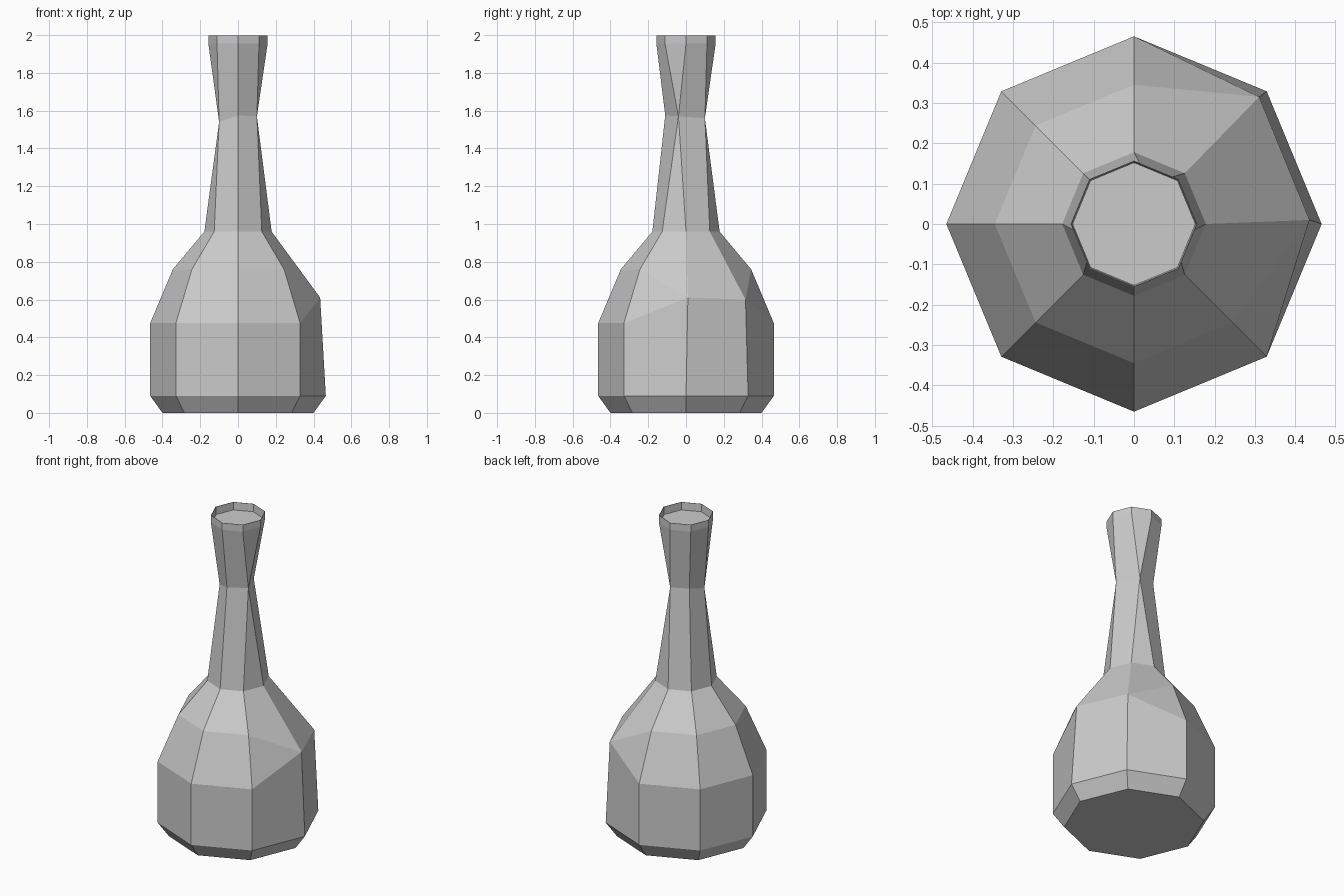
import bpy, bmesh
from math import cos, sin, radians

if "Cube" in bpy.data.objects:
    bpy.data.objects.remove(bpy.data.objects["Cube"])

SIDES = 8

# (radius, height) from the foot to the lip, then down inside to the recessed top
profile = [(0.40, 0.0), (0.465, 0.09), (0.465, 0.475), (0.345, 0.76),
           (0.178, 0.96), (0.11, 1.575), (0.157, 1.955), (0.157, 1.998),
           (0.155, 1.998), (0.152, 1.95)]

# corners pinched together: (ring, side) -> position
pinch = {}
for ring in (2, 3):                      # dented shoulder on the right side
    pinch[ring, 0] = (0.435, 0.01, 0.61)
    pinch[ring, 1] = (0.31, 0.315, 0.60)
for sides, co in (((7, 0), (0.10, -0.04, 1.57)),   # narrow waist of the neck
                  ((1, 2), (0.04, 0.10, 1.56)),
                  ((4, 5), (-0.10, -0.04, 1.54))):
    for s in sides:
        pinch[5, s] = co

bm = bmesh.new()
rings = []
for i, (r, z) in enumerate(profile):
    ring = []
    for s in range(SIDES):
        a = radians(360 / SIDES * s)
        ring.append(bm.verts.new(pinch.get((i, s), (r * cos(a), r * sin(a), z))))
    rings.append(ring)

# walls
for low, high in zip(rings, rings[1:]):
    for s in range(SIDES):
        t = (s + 1) % SIDES
        bm.faces.new((low[s], low[t], high[t], high[s]))

# base and recessed top
bm.faces.new(rings[0][::-1])
bm.faces.new(rings[-1])

bmesh.ops.remove_doubles(bm, verts=bm.verts, dist=0.0005)
bmesh.ops.recalc_face_normals(bm, faces=bm.faces)

mesh = bpy.data.meshes.new("bottle")
bm.to_mesh(mesh)
bm.free()
bpy.context.collection.objects.link(bpy.data.objects.new("bottle", mesh))
